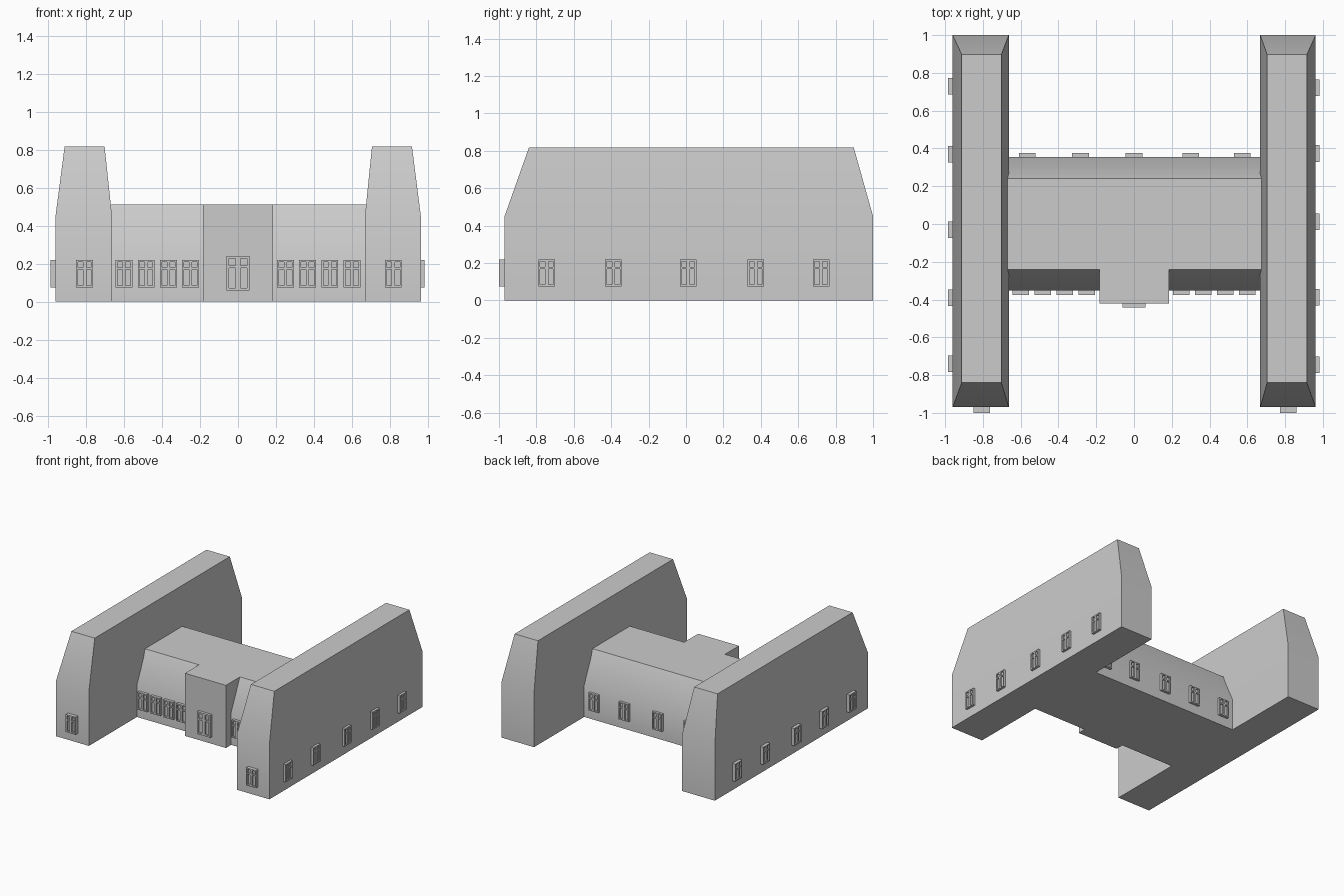
import bpy, bmesh, math
from mathutils import Matrix, Vector

if "Cube" in bpy.data.objects:
    bpy.data.objects.remove(bpy.data.objects["Cube"])


def finish(bm, name):
    bmesh.ops.recalc_face_normals(bm, faces=bm.faces)
    mesh = bpy.data.meshes.new(name)
    bm.to_mesh(mesh)
    bm.free()
    obj = bpy.data.objects.new(name, mesh)
    bpy.context.collection.objects.link(obj)
    return obj


def stacked_body(name, levels):
    """Solid through rectangles (x0, x1, y0, y1, z), bottom to top."""
    bm = bmesh.new()
    rings = []
    for x0, x1, y0, y1, z in levels:
        rings.append([bm.verts.new((x, y, z))
                      for x, y in ((x0, y0), (x1, y0), (x1, y1), (x0, y1))])
    for a, b in zip(rings, rings[1:]):
        for i in range(4):
            j = (i + 1) % 4
            bm.faces.new((a[i], a[j], b[j], b[i]))
    bm.faces.new(rings[0])
    bm.faces.new(rings[-1])
    obj = finish(bm, name)
    bpy.ops.object.select_all(action='DESELECT')
    obj.select_set(True)
    bpy.context.view_layer.objects.active = obj
    bpy.ops.object.shade_smooth_by_angle(angle=math.radians(30))
    return obj


def add_box(bm, x0, x1, y0, y1, z0, z1):
    size = Matrix.Diagonal((x1 - x0, y1 - y0, z1 - z0, 1))
    mid = Matrix.Translation(((x0 + x1) / 2, (y0 + y1) / 2, (z0 + z1) / 2))
    bmesh.ops.create_cube(bm, size=1, matrix=mid @ size)


def window(name, x, y, turn=0, w=0.088, z0=0.075, z1=0.218, depth=0.023):
    """Four-pane window; (x, y) lies on the wall, turn is degrees from front."""
    bm = bmesh.new()
    h, t, m = w / 2, w * 0.11, w * 0.1
    zt = z0 + (z1 - z0) * 0.69
    # backing with panes
    add_box(bm, -h, h, -depth * 0.5, 0.01, z0, z1)
    # stiles and rails
    f = -depth
    for s in (-1, 1):
        a, b = sorted((s * h, s * (h - t)))
        add_box(bm, a, b, f, -depth * 0.5, z0, z1)
    for a, b in ((z0, z0 + t), (zt - t / 2, zt + t / 2), (z1 - t, z1)):
        add_box(bm, -h + t, h - t, f, -depth * 0.5, a, b)
    # mullion
    for a, b in ((z0 + t, zt - t / 2), (zt + t / 2, z1 - t)):
        add_box(bm, -m, m, f, -depth * 0.5, a, b)
    obj = finish(bm, name)
    obj.location = (x, y, 0)
    obj.rotation_euler.z = math.radians(turn)


# side wings with tapered roofs
for label, x0, x1, t0, t1 in (("left", -0.96, -0.663, -0.912, -0.702),
                              ("right", 0.668, 0.962, 0.705, 0.915)):
    stacked_body(label + "_wing", [(x0, x1, -0.97, 1, 0),
                                   (x0, x1, -0.97, 1, 0.45),
                                   (t0, t1, -0.84, 0.897, 0.817)])

# central hall and entrance block
stacked_body("central_hall", [(-0.685, 0.685, -0.353, 0.355, 0),
                              (-0.685, 0.685, -0.353, 0.355, 0.26),
                              (-0.685, 0.685, -0.24, 0.24, 0.51)])
stacked_body("entrance_block", [(-0.183, 0.185, -0.42, -0.24, 0),
                                (-0.183, 0.185, -0.42, -0.24, 0.51)])
window("entrance_door", 0, -0.42, w=0.12, z0=0.058, z1=0.24)

# front windows
for s in (-1, 1):
    for x in (0.25, 0.366, 0.483, 0.6):
        window("front_window", s * x, -0.353)
    window("wing_end_window", -0.807 if s < 0 else 0.817, -0.97, depth=0.03)

# back windows
for x in (-0.565, -0.283, 0, 0.3, 0.573):
    window("back_window", x, 0.355, 180, depth=0.02)

# wing side windows
for y in (-0.745, -0.388, 0.012, 0.373, 0.722):
    window("right_side_window", 0.962, y, 90, depth=0.02)
for y in (-0.74, -0.39, -0.03, 0.37, 0.73):
    window("left_side_window", -0.96, y, -90, depth=0.026)
